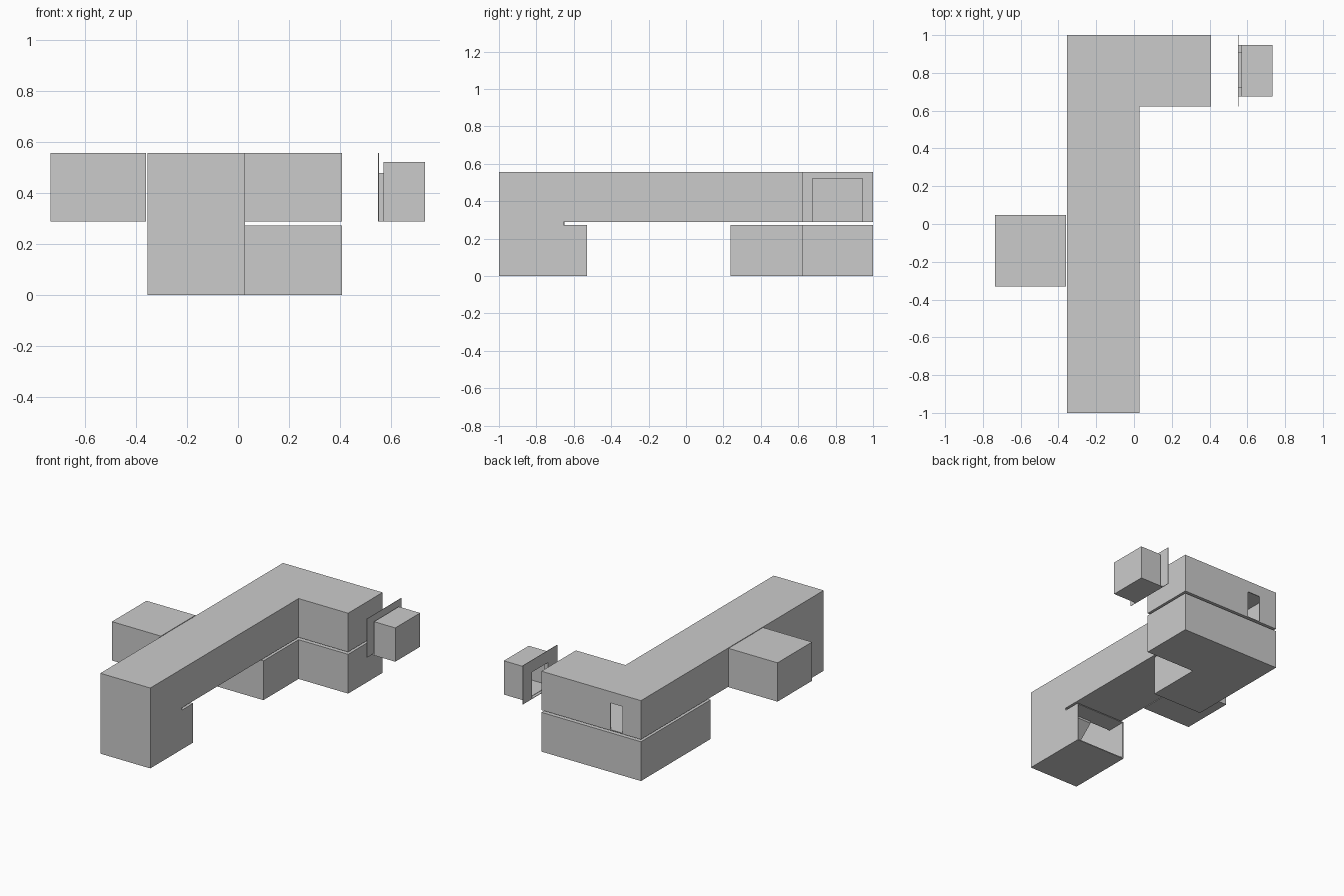
import bpy, bmesh
from mathutils import Vector

cube = bpy.data.objects.get("Cube")
if cube:
    bpy.data.objects.remove(cube, do_unlink=True)

grey = bpy.data.materials.new("light grey")
grey.use_nodes = True
colour = (0.6, 0.6, 0.6, 1)
grey.diffuse_color = colour
grey.node_tree.nodes["Principled BSDF"].inputs["Base Color"].default_value = colour

LOW, FLOOR, ROOF, DOOR = 0.272, 0.288, 0.557, 0.478
WEST, EAST, ARM, INNER = -0.355, 0.028, 0.408, 0.623
WALL = 0.006


def make(name, bm):
    bmesh.ops.recalc_face_normals(bm, faces=bm.faces)
    mesh = bpy.data.meshes.new(name)
    bm.to_mesh(mesh)
    bm.free()
    mesh.materials.append(grey)
    ob = bpy.data.objects.new(name, mesh)
    bpy.context.collection.objects.link(ob)
    return ob


def prism(points, direction):
    """Closed solid made by sweeping a polygon along a direction."""
    bm = bmesh.new()
    face = bm.faces.new([bm.verts.new(p) for p in points])
    ext = bmesh.ops.extrude_face_region(bm, geom=[face], use_keep_orig=True)
    verts = [g for g in ext["geom"] if isinstance(g, bmesh.types.BMVert)]
    bmesh.ops.translate(bm, verts=verts, vec=direction)
    bmesh.ops.recalc_face_normals(bm, faces=bm.faces)
    return bm


def box(name, x, y, z):
    pts = [(x[0], y[0], z[0]), (x[1], y[0], z[0]), (x[1], y[1], z[0]), (x[0], y[1], z[0])]
    return make(name, prism(pts, (0, 0, z[1] - z[0])))


def apply(ob, mod):
    bpy.context.view_layer.objects.active = ob
    bpy.ops.object.modifier_apply(modifier=mod.name)


def hollow(ob):
    mod = ob.modifiers.new("walls", 'SOLIDIFY')
    mod.thickness = WALL
    mod.offset = -1
    mod.use_even_offset = True
    apply(ob, mod)


def cut(ob, x, y, z):
    cutter = box("cutter", x, y, z)
    cutter.hide_render = True
    mod = ob.modifiers.new("opening", 'BOOLEAN')
    mod.operation = 'DIFFERENCE'
    mod.solver = 'EXACT'
    mod.object = cutter
    apply(ob, mod)
    bpy.data.objects.remove(cutter, do_unlink=True)


# Main house: long spine swept from its side profile
profile = [(-1, 0), (-0.53, 0), (-0.53, LOW), (-0.655, LOW), (-0.655, FLOOR),
           (1, FLOOR), (1, ROOF), (-1, ROOF)]
bm = prism([(WEST, y, z) for y, z in profile], (EAST - WEST, 0, 0))

# Upper arm pulled out of the spine's side
bmesh.ops.bisect_plane(bm, geom=bm.verts[:] + bm.edges[:] + bm.faces[:],
                       plane_co=(0, INNER, 0), plane_no=(0, 1, 0))
bm.normal_update()
side = [f for f in bm.faces if f.normal.x > 0.9 and f.calc_center_median().y > INNER]
ext = bmesh.ops.extrude_face_region(bm, geom=side)
bmesh.ops.translate(bm, vec=(ARM - EAST, 0, 0),
                    verts=[g for g in ext["geom"] if isinstance(g, bmesh.types.BMVert)])
bmesh.ops.delete(bm, geom=[f for f in side if f.is_valid], context='FACES_ONLY')
house = make("main_house", bm)
hollow(house)

# Openings: back door, side door and the entrance under the spine
side_door = (-0.19, -0.1)
cut(house, (-0.215, -0.12), (0.97, 1.03), (FLOOR + WALL, DOOR))
cut(house, (-0.37, -0.34), side_door, (FLOOR + WALL, DOOR))
cut(house, (WEST + WALL, EAST - WALL), (-0.55, -0.51), (WALL, LOW - WALL))

# Lower wing, L shaped in plan
plan = [(WEST, 0.238), (EAST, 0.238), (EAST, INNER), (ARM, INNER), (ARM, 1), (WEST, 1)]
make("lower_wing", prism([(x, y, 0) for x, y in plan], (0, 0, LOW)))

# Side room on the spine's flank
room = box("side_room", (-0.735, -0.36), (-0.33, 0.048), (FLOOR, ROOF))
hollow(room)
cut(room, (-0.38, -0.345), side_door, (FLOOR + WALL, DOOR))

# Detached room with its own doorway and end wall
end_door = (0.725, 0.905)
small = box("detached_room", (0.57, 0.733), (0.675, 0.947), (FLOOR, 0.522))
hollow(small)
cut(small, (0.55, 0.59), end_door, (FLOOR + WALL, DOOR - WALL))
wall = box("detached_end_wall", (0.55, 0.553), (INNER, 1), (FLOOR, ROOF))
cut(wall, (0.53, 0.56), end_door, (FLOOR - 0.01, DOOR))
box("doorway_floor", (0.55, 0.57), (0.675, 0.947), (FLOOR, FLOOR + 0.003))
box("doorway_header", (0.55, 0.57), end_door, (DOOR - 0.004, DOOR))
for label, y in (("front", end_door[0]), ("back", end_door[1])):
    box("doorway_jamb_" + label, (0.55, 0.57), (y - 0.002, y + 0.002), (FLOOR, DOOR))

# Staircase rising to the upper floor
steps = 8
rise, run = FLOOR / steps, 0.32 / steps
saw = []
for i in range(steps):
    saw += [(-0.97 + i * run, i * rise), (-0.97 + i * run, (i + 1) * rise)]
saw += [(-0.65, FLOOR), (-0.65, FLOOR - rise), (-0.93, WALL)]
saw[0] = (-0.97, WALL)
make("staircase", prism([(-0.18, y, z) for y, z in saw], (0.19, 0, 0)))
